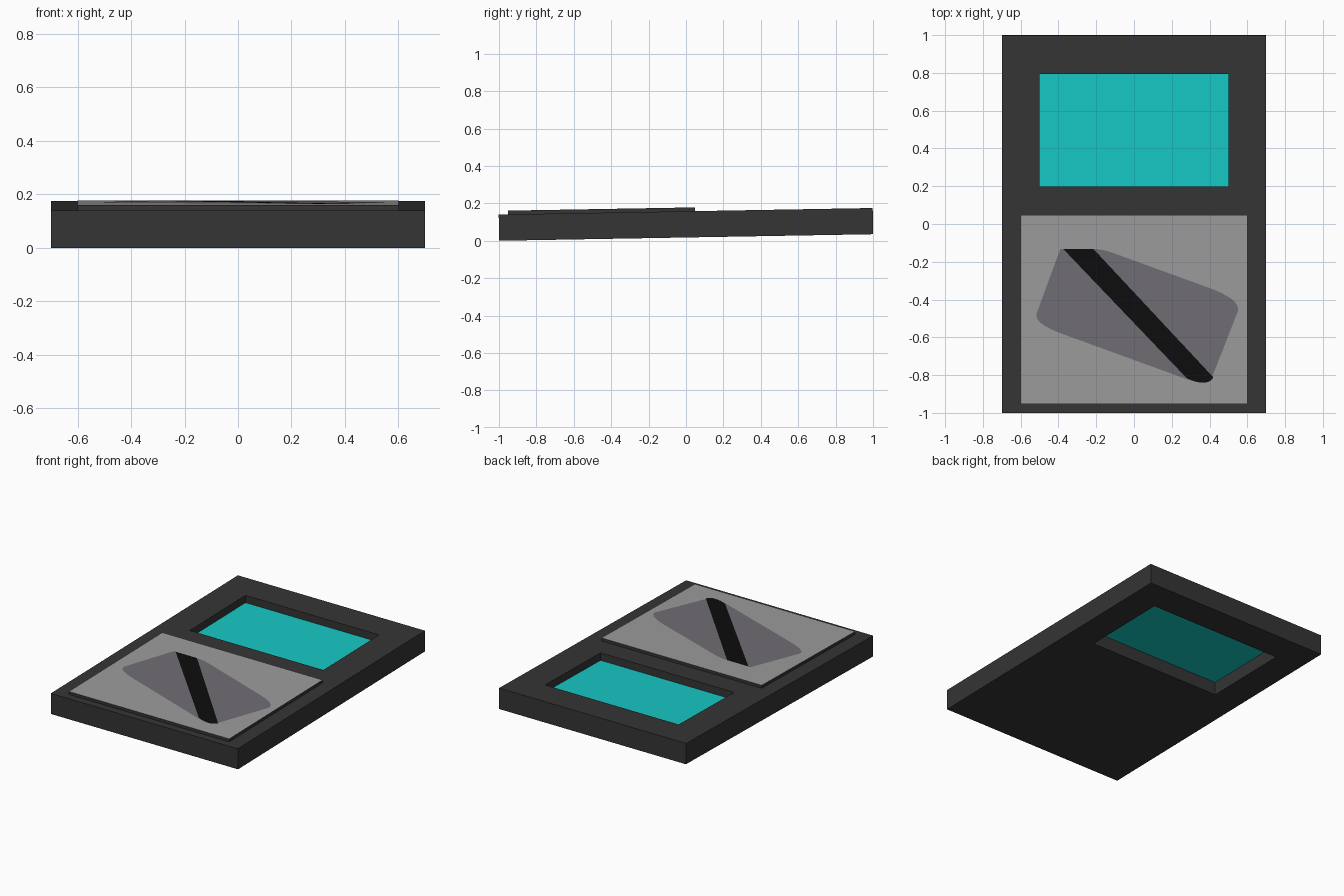
import bpy, bmesh
from math import radians
from mathutils import Matrix, Vector

if "Cube" in bpy.data.objects:
    bpy.data.objects.remove(bpy.data.objects["Cube"])

# Whole device leans back one degree about its front bottom edge
TILT = (Matrix.Translation((0, -0.999, 0)) @ Matrix.Rotation(radians(1), 4, 'X')
        @ Matrix.Translation((0, 1, 0)))


def material(name, rgb):
    m = bpy.data.materials.new(name)
    m.diffuse_color = (*rgb, 1)
    m.use_nodes = True
    m.node_tree.nodes["Principled BSDF"].inputs["Base Color"].default_value = m.diffuse_color
    return m


DARK = material("dark_plastic", (0.035, 0.035, 0.035))
GREY = material("panel_grey", (0.33, 0.33, 0.33))
SLATE = material("slate", (0.165, 0.155, 0.175))
BLACK = material("black", (0.004, 0.004, 0.004))
TEAL = material("screen_teal", (0.008, 0.58, 0.56))


def finish(bm, name, *mats):
    me = bpy.data.meshes.new(name)
    bm.to_mesh(me)
    bm.free()
    for m in mats:
        me.materials.append(m)
    ob = bpy.data.objects.new(name, me)
    bpy.context.collection.objects.link(ob)
    ob.matrix_world = TILT
    return ob


def rect(x, y0, y1):
    return [(-x, y0), (x, y0), (x, y1), (-x, y1)]


def sheet(name, pts, z, mat):
    bm = bmesh.new()
    bm.faces.new([bm.verts.new((x, y, z)) for x, y in pts])
    return finish(bm, name, mat)


def corner(a, c, b, n=8):
    """Rounded corner from a to b around control point c."""
    a, b, c = Vector(a), Vector(b), Vector(c)
    return [tuple(a * (1 - t) ** 2 + c * 2 * t * (1 - t) + b * t * t)
            for t in (i / n for i in range(n + 1))]


# Body: slab with a rectangular window cut right through
bm = bmesh.new()
window = rect(0.5, 0.2, 0.795)
rings = [[bm.verts.new((x, y, z)) for x, y in pts]
         for pts, z in ((rect(0.7, -1, 1), 0), (rect(0.7, -1, 1), 0.14),
                        (window, 0.14), (window, 0))]
for k in range(4):
    a, b = rings[k], rings[(k + 1) % 4]
    for i in range(4):
        j = (i + 1) % 4
        bm.faces.new((a[i], a[j], b[j], b[i]))
bmesh.ops.recalc_face_normals(bm, faces=bm.faces)
finish(bm, "body", DARK)

# Screen: thin sheet set inside the window
sheet("screen", window, 0.09, TEAL)

# Raised panel: dark sides, grey top
bm = bmesh.new()
bmesh.ops.create_cube(bm, size=1, matrix=Matrix.Translation((0, -0.45, 0.15))
                      @ Matrix.Diagonal((1.2, 1.0, 0.02, 1)))
for f in bm.faces:
    f.material_index = 1 if f.normal.z > 0.5 else 0
finish(bm, "raised_panel", DARK, GREY)

# Slanted inlay with rounded corners and a clipped top corner
inlay = ([(-0.39, -0.13)]
         + corner((-0.515, -0.47), (-0.533, -0.524), (-0.38, -0.58))
         + corner((0.28, -0.82), (0.396, -0.862), (0.425, -0.78))
         + corner((0.55, -0.46), (0.565, -0.398), (0.40, -0.337))
         + corner((-0.12, -0.148), (-0.17, -0.13), (-0.22, -0.13), 4))
sheet("panel_inlay", inlay, 0.161, SLATE)

# Diagonal stripe across the inlay
stripe = ([(-0.375, -0.13)]
          + corner((0.28, -0.815), (0.39, -0.865), (0.42, -0.81))
          + [(-0.215, -0.13)])
sheet("inlay_stripe", stripe, 0.162, BLACK)
